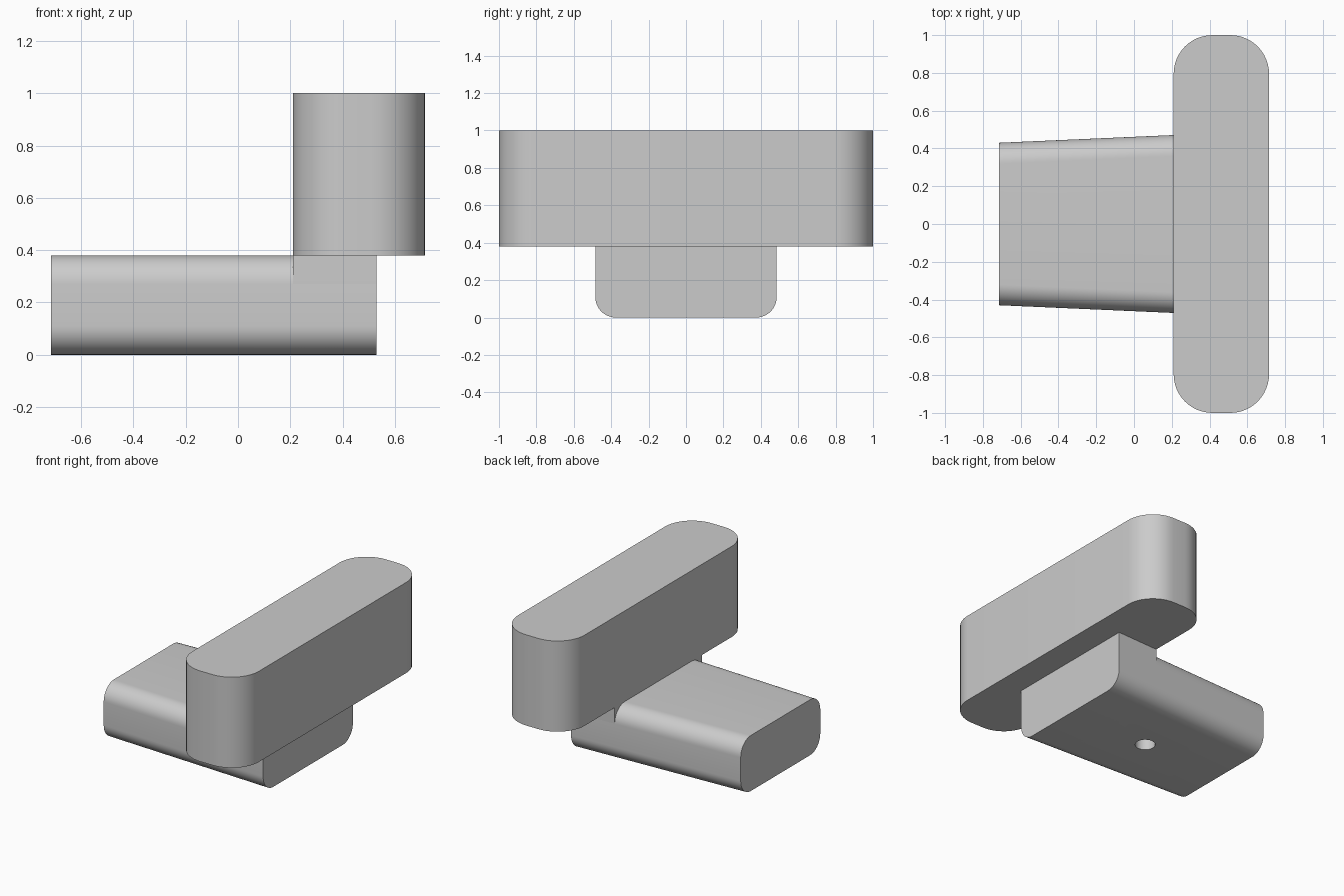
import bpy
import bmesh
from math import cos, sin, pi, radians

if "Cube" in bpy.data.objects:
    bpy.data.objects.remove(bpy.data.objects["Cube"], do_unlink=True)

grey = bpy.data.materials.new("plain grey")
grey.use_nodes = True
colour = (0.6, 0.6, 0.6, 1)
grey.diffuse_color = colour
grey.node_tree.nodes["Principled BSDF"].inputs["Base Color"].default_value = colour


def rounded_rect(a0, a1, b0, b1, low, high, steps=12):
    """Outline of a rectangle; low and high are the corner radii at b0 and b1."""
    corners = [(a1, b1, -1, -1, high), (a0, b1, 1, -1, high),
               (a0, b0, 1, 1, low), (a1, b0, -1, 1, low)]
    points = []
    for i, (a, b, sa, sb, r) in enumerate(corners):
        count = steps if r else 0
        for k in range(count + 1):
            t = pi / 2 * (i + k / steps)
            points.append((a + sa * r + r * cos(t) if r else a,
                           b + sb * r + r * sin(t) if r else b))
    return points


def loft(name, start, end, cap_end=True):
    """Skin two matching rings of 3D points."""
    bm = bmesh.new()
    first, last = [[bm.verts.new(p) for p in ring] for ring in (start, end)]
    for i in range(len(first)):
        j = (i + 1) % len(first)
        bm.faces.new((first[i], first[j], last[j], last[i]))
    bm.faces.new(first[::-1])
    if cap_end:
        bm.faces.new(last)
    bmesh.ops.recalc_face_normals(bm, faces=bm.faces)
    mesh = bpy.data.meshes.new(name)
    bm.to_mesh(mesh)
    bm.free()
    obj = bpy.data.objects.new(name, mesh)
    bpy.context.collection.objects.link(obj)
    mesh.materials.append(grey)
    return obj


def activate(obj):
    bpy.ops.object.select_all(action='DESELECT')
    obj.select_set(True)
    bpy.context.view_layer.objects.active = obj


BACK, STEP, FRONT = -0.715, 0.21, 0.53
TOP, FILLET = 0.38, 0.11


def section(x, top_radius):
    """Cross-section of the tapered base at x."""
    half = 0.43 + 0.055 * (x - BACK) / (FRONT - BACK)
    return [(x, y, z) for y, z in
            rounded_rect(-half, half, 0, TOP, FILLET, top_radius)]


# Tapered base, rounded all along
base = loft("base", section(BACK, FILLET), section(FRONT, FILLET))

# Square-shouldered neck under the bar
neck = loft("neck", section(STEP, 0), section(FRONT, 0))

# Upright bar with rounded ends
outline = rounded_rect(STEP, 0.715, -1, 1, 0.205, 0.205)
bar = loft("bar", [(x, y, TOP) for x, y in outline],
           [(x, y, 1) for x, y in outline])

# Blind hole in the underside of the base
bpy.ops.mesh.primitive_cylinder_add(vertices=32, radius=0.064, depth=0.4,
                                    location=((BACK + FRONT) / 2, 0, 0))
cutter = bpy.context.object
cutter.name = "hole_cutter"
cutter.hide_render = True
cut = base.modifiers.new("hole", 'BOOLEAN')
cut.operation = 'DIFFERENCE'
cut.solver = 'EXACT'
cut.object = cutter
activate(base)
bpy.ops.object.modifier_apply(modifier=cut.name)
bpy.data.objects.remove(cutter, do_unlink=True)

for part in (base, neck, bar):
    activate(part)
    bpy.ops.object.shade_smooth_by_angle(angle=radians(30))
